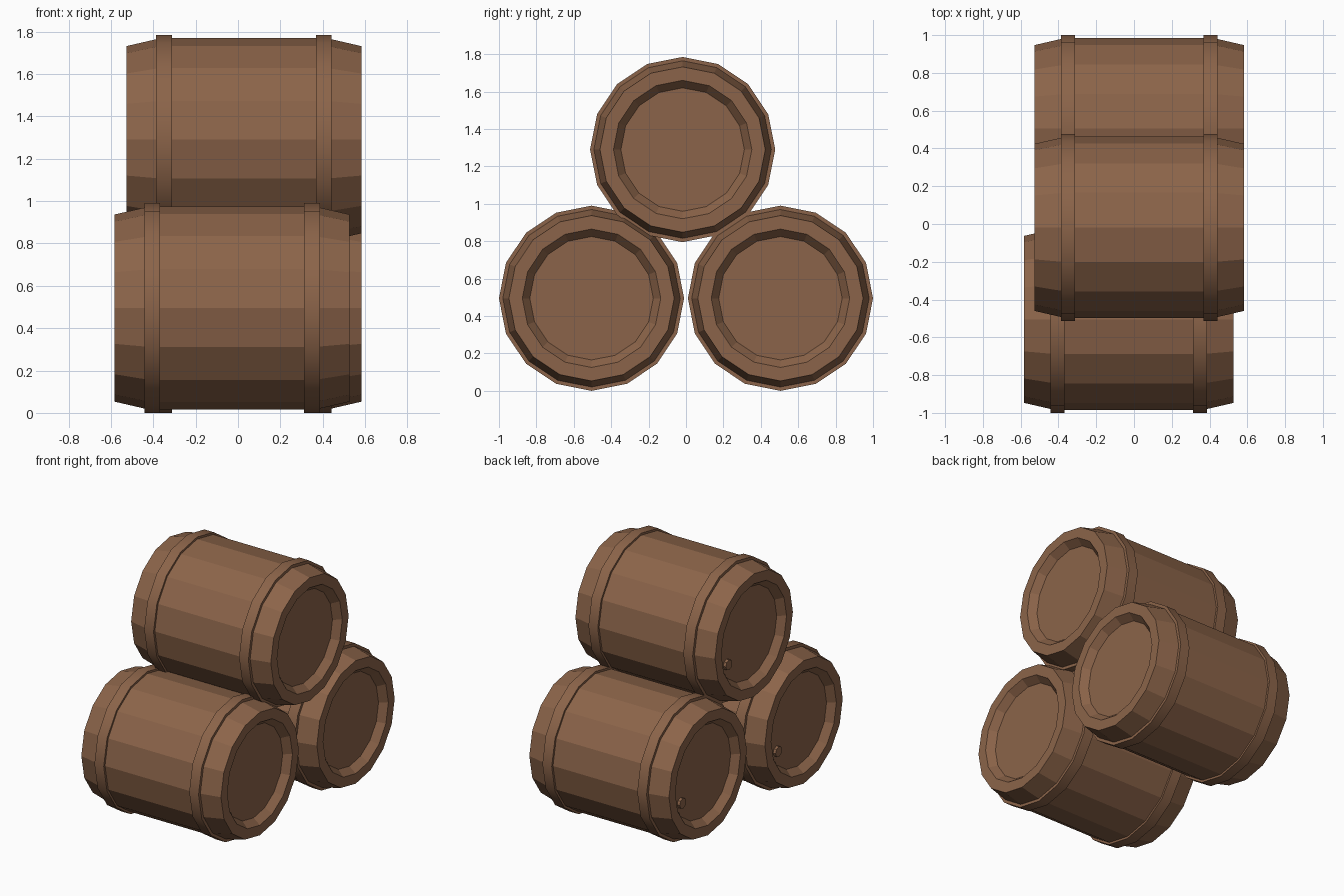
import bpy, bmesh, math

if "Cube" in bpy.data.objects:
    bpy.data.objects.remove(bpy.data.objects["Cube"])

SIDES = 16
wood = bpy.data.materials.new("brown_wood")
wood.diffuse_color = (0.26, 0.127, 0.067, 1)
wood.use_nodes = True
wood.node_tree.nodes["Principled BSDF"].inputs["Base Color"].default_value = wood.diffuse_color


def lathe(name, profile, loc, sides=SIDES, closed=False, smooth=False):
    """Revolve (x, radius) points around the x axis, a corner pointing up."""
    bm = bmesh.new()
    rings = []
    for x, r in profile:
        rings.append([bm.verts.new((x, r * math.sin(2 * math.pi * i / sides),
                                    r * math.cos(2 * math.pi * i / sides)))
                      for i in range(sides)])
    pairs = list(zip(rings, rings[1:]))
    if closed:
        pairs.append((rings[-1], rings[0]))
    for a, b in pairs:
        for i in range(sides):
            j = (i + 1) % sides
            bm.faces.new((a[i], a[j], b[j], b[i]))
    if not closed:
        bm.faces.new(rings[0])
        bm.faces.new(rings[-1])
    bmesh.ops.recalc_face_normals(bm, faces=bm.faces)
    if smooth:
        # round shading around the hoop, crisp rims
        for f in bm.faces:
            f.smooth = True
        for e in bm.edges:
            e.smooth = e.calc_face_angle(0) < math.radians(35)
    mesh = bpy.data.meshes.new(name)
    bm.to_mesh(mesh)
    bm.free()
    mesh.materials.append(wood)
    ob = bpy.data.objects.new(name, mesh)
    ob.location = loc
    bpy.context.collection.objects.link(ob)
    return ob


def barrel(name, x, y, z):
    # staves with tapered ends, flat rims and recessed heads
    half = [(0.505, 0.33), (0.555, 0.37), (0.555, 0.442), (0.39, 0.48)]
    body = [(-px, r) for px, r in half] + half[::-1]
    lathe(name + "_body", body, (x, y, z))
    # two hoops
    for side, label in ((-1, "left"), (1, "right")):
        c = side * 0.377
        hoop = [(c - 0.037, 0.46), (c - 0.037, 0.495),
                (c + 0.037, 0.495), (c + 0.037, 0.46)]
        lathe(f"{name}_{label}_hoop", hoop, (x, y, z), closed=True, smooth=True)
    # small bung on the left head
    lathe(name + "_bung", [(-0.02, 0.037), (0.01, 0.037)],
          (x - 0.505, y + 0.24, z - 0.13), sides=8)


barrel("front_barrel", -0.0275, -0.505, 0.495)
barrel("back_barrel", 0.0275, 0.505, 0.495)
barrel("top_barrel", 0.0275, -0.018, 1.29)
